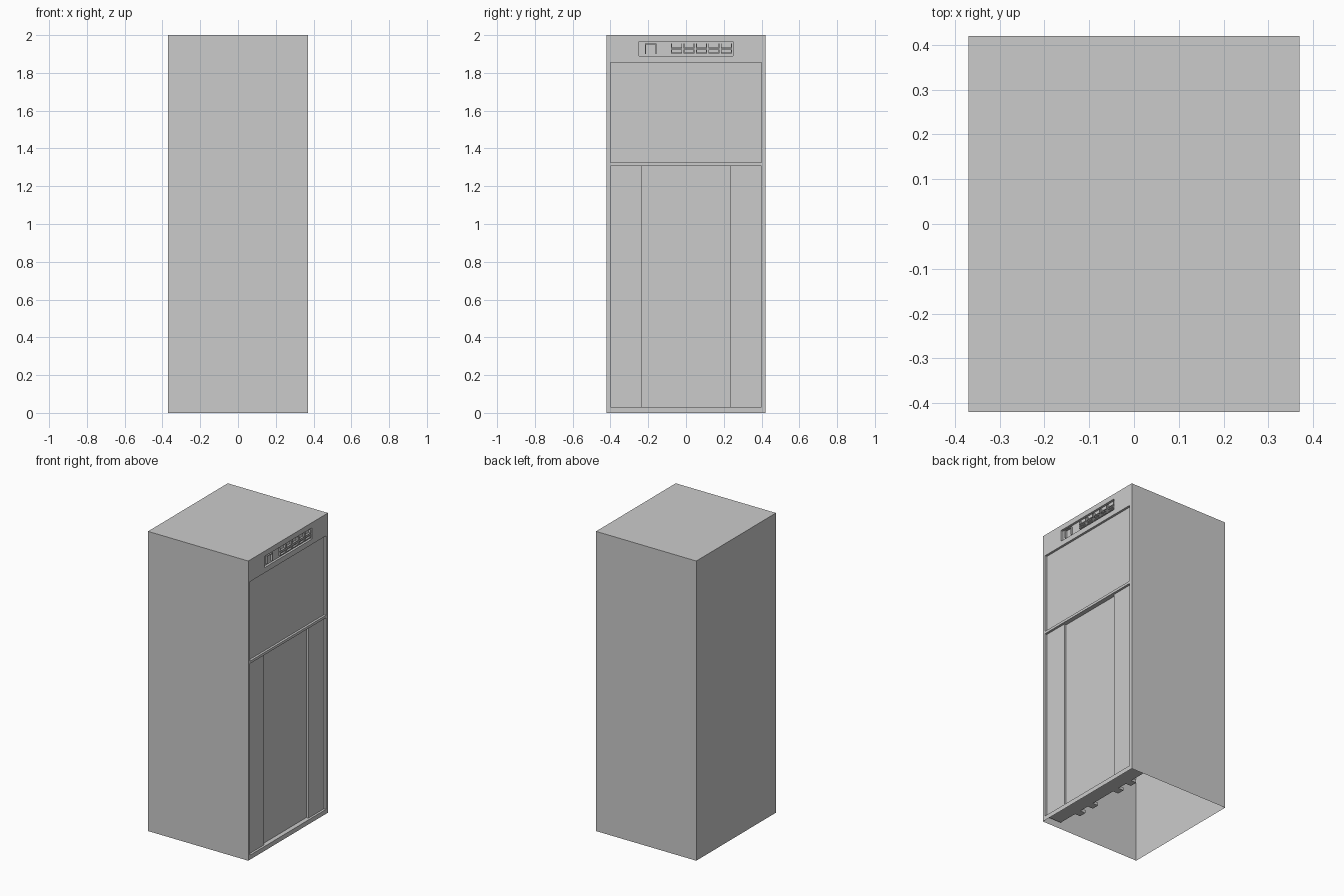
import bpy, bmesh

cube = bpy.data.objects.get("Cube")
if cube:
    bpy.data.objects.remove(cube, do_unlink=True)

W, D, H = 0.37, 0.42, 2.0      # half width, half depth, height

grey = bpy.data.materials.new("plain grey")
grey.use_nodes = True
grey.diffuse_color = (0.6, 0.6, 0.6, 1)
grey.node_tree.nodes["Principled BSDF"].inputs["Base Color"].default_value = (0.6, 0.6, 0.6, 1)


def finish(bm, name):
    bmesh.ops.remove_doubles(bm, verts=bm.verts, dist=0.0001)
    mesh = bpy.data.meshes.new(name)
    bm.to_mesh(mesh)
    bm.free()
    mesh.materials.append(grey)
    obj = bpy.data.objects.new(name, mesh)
    bpy.context.collection.objects.link(obj)
    return obj


def quad(bm, *points):
    bm.faces.new([bm.verts.new(p) for p in points])


def add_box(bm, x0, x1, y0, y1, z0, z1):
    verts = bmesh.ops.create_cube(bm, size=1)["verts"]
    bmesh.ops.scale(bm, vec=(x1 - x0, y1 - y0, z1 - z0), verts=verts)
    bmesh.ops.translate(bm, vec=((x0 + x1) / 2, (y0 + y1) / 2, (z0 + z1) / 2), verts=verts)


# Cabinet shell: plain walls and roof, open underneath
bm = bmesh.new()
add_box(bm, -W, W, -D, D, 0, H)
bm.normal_update()
bmesh.ops.delete(bm, geom=[f for f in bm.faces if f.normal.z < -0.5 or f.normal.x > 0.5],
                 context="FACES_ONLY")
finish(bm, "cabinet_shell")


# Panelled face: a stepped relief of recessed panels
def depth(y, z):
    if 0.03 < z < 1.308 and abs(y) < 0.4:
        return 0.03 if abs(y) < 0.235 else 0.015
    if 1.325 < z < 1.855 and abs(y) < 0.4:
        return 0.015
    if 1.89 < z < 1.965 and abs(y) < 0.25:
        return 0.015
    return 0


ys = [-D, -0.4, -0.25, -0.235, 0.235, 0.25, 0.4, D]
zs = [0, 0.03, 1.308, 1.325, 1.855, 1.89, 1.965, H]
bm = bmesh.new()
for i, (y0, y1) in enumerate(zip(ys, ys[1:])):
    for j, (z0, z1) in enumerate(zip(zs, zs[1:])):
        ym, zm = (y0 + y1) / 2, (z0 + z1) / 2
        x = W - depth(ym, zm)
        quad(bm, (x, y0, z0), (x, y1, z0), (x, y1, z1), (x, y0, z1))
        if i + 2 < len(ys):
            xn = W - depth((y1 + ys[i + 2]) / 2, zm)
            if xn != x:
                quad(bm, (x, y1, z0), (xn, y1, z0), (xn, y1, z1), (x, y1, z1))
        if j + 2 < len(zs):
            xn = W - depth(ym, (z1 + zs[j + 2]) / 2)
            if xn != x:
                quad(bm, (x, y0, z1), (x, y1, z1), (xn, y1, z1), (xn, y0, z1))
finish(bm, "panelled_face")

# Door backing inside the shell, with small brackets behind it
bm = bmesh.new()
add_box(bm, 0.245, W - 0.031, -0.4, 0.4, 0.03, 1.308)
finish(bm, "door_backing")
bm = bmesh.new()
for y in (-0.24, -0.12, 0.12, 0.24):
    add_box(bm, 0.205, 0.245, y - 0.025, y + 0.025, 0.03, 0.05)
finish(bm, "backing_brackets")

# Indicator: thin bars standing in the shallow top recess
T = 0.005
bm = bmesh.new()


def bar(y0, y1, z0, z1):
    add_box(bm, W - 0.016, W - 0.003, y0, y1, z0, z1)


def outline(y0, y1, z0, z1, top=True, bottom=True):
    bar(y0, y0 + T, z0, z1)
    bar(y1 - T, y1, z0, z1)
    if top:
        bar(y0 + T, y1 - T, z1 - T, z1)
    if bottom:
        bar(y0 + T, y1 - T, z0, z0 + T)


outline(-0.217, -0.157, 1.9, 1.955, bottom=False)
for k in range(5):
    y = -0.08 + k * 0.066
    outline(y, y + 0.06, 1.902, 1.925)
    outline(y, y + 0.06, 1.93, 1.955, top=False)
finish(bm, "indicator_bars")
